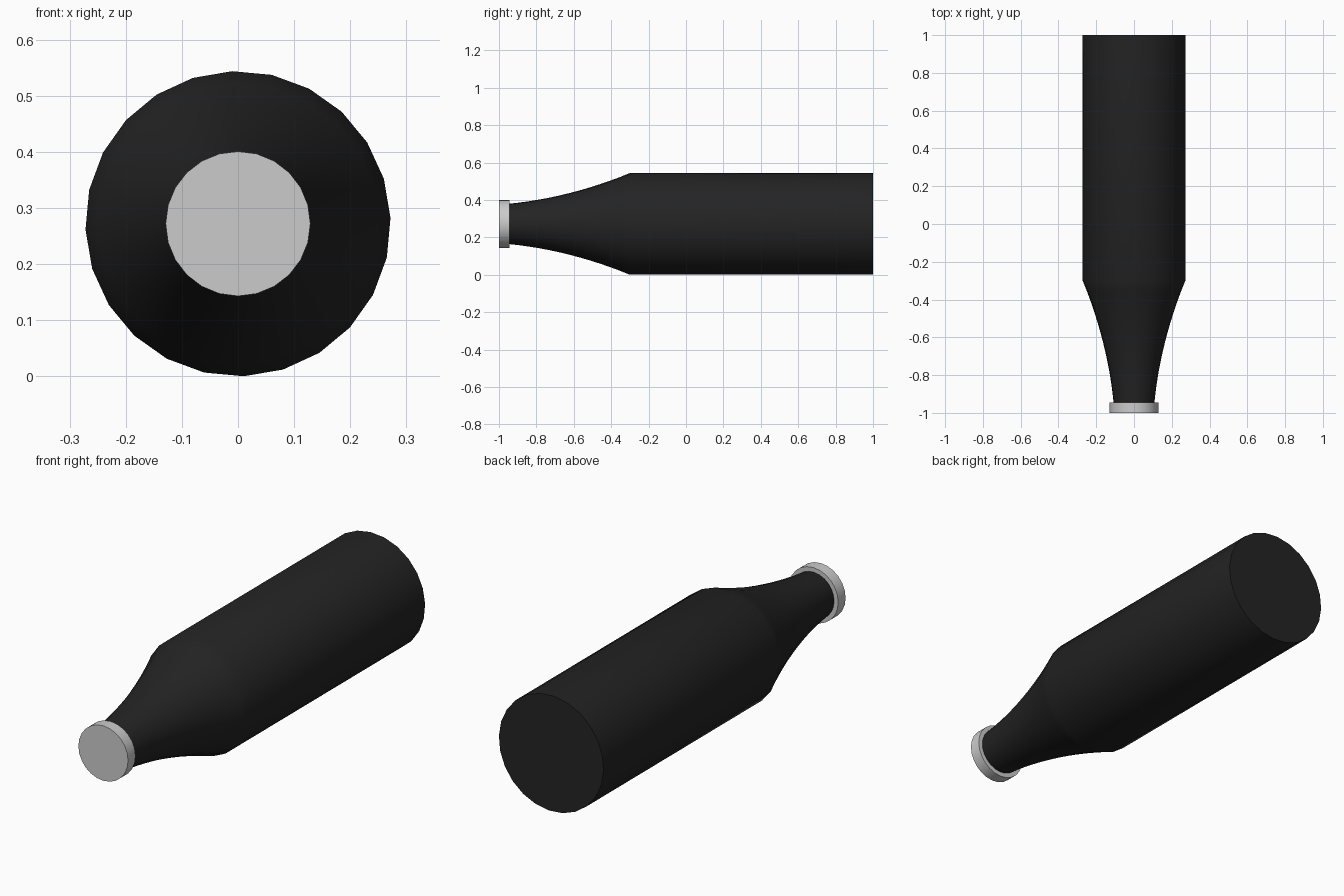
import bpy, bmesh, math

if "Cube" in bpy.data.objects:
    bpy.data.objects.remove(bpy.data.objects["Cube"])

SIDES = 24
AXIS_Z = 0.272


def lathe_y(name, profile, phase=0.0, angle=30):
    """Closed solid turned about the lengthwise axis; profile = (y, radius)."""
    bm = bmesh.new()
    rings = []
    for y, r in profile:
        ring = []
        for i in range(SIDES):
            a = phase + 2 * math.pi * i / SIDES
            ring.append(bm.verts.new((r * math.cos(a), y, AXIS_Z + r * math.sin(a))))
        rings.append(ring)
    for a, b in zip(rings, rings[1:]):
        for i in range(SIDES):
            j = (i + 1) % SIDES
            bm.faces.new((a[i], a[j], b[j], b[i]))
    bm.faces.new(rings[0])
    bm.faces.new(rings[-1])
    bmesh.ops.recalc_face_normals(bm, faces=bm.faces)
    mesh = bpy.data.meshes.new(name)
    bm.to_mesh(mesh)
    bm.free()
    obj = bpy.data.objects.new(name, mesh)
    bpy.context.collection.objects.link(obj)
    bpy.ops.object.select_all(action='DESELECT')
    obj.select_set(True)
    bpy.context.view_layer.objects.active = obj
    bpy.ops.object.shade_smooth_by_angle(angle=math.radians(angle))
    return obj


# Bottle: curved neck flaring into a straight body
STEPS = 12
neck = []
for k in range(STEPS + 1):
    t = 0.645 * k / STEPS
    neck.append((-0.945 + t, 0.108 + 0.1 * t + 0.238 * t * t))
bottle = lathe_y("bottle", neck[:-1] + [(-0.3, 0.272), (1.0, 0.272)],
                 phase=math.radians(2.2))
black = bpy.data.materials.new("black")
black.diffuse_color = (0.017, 0.017, 0.017, 1)
black.use_nodes = True
black.node_tree.nodes["Principled BSDF"].inputs["Base Color"].default_value = black.diffuse_color
bottle.data.materials.append(black)

# Cap: flat disc over the mouth
lathe_y("cap", [(-1.0, 0.129), (-0.945, 0.129)])
